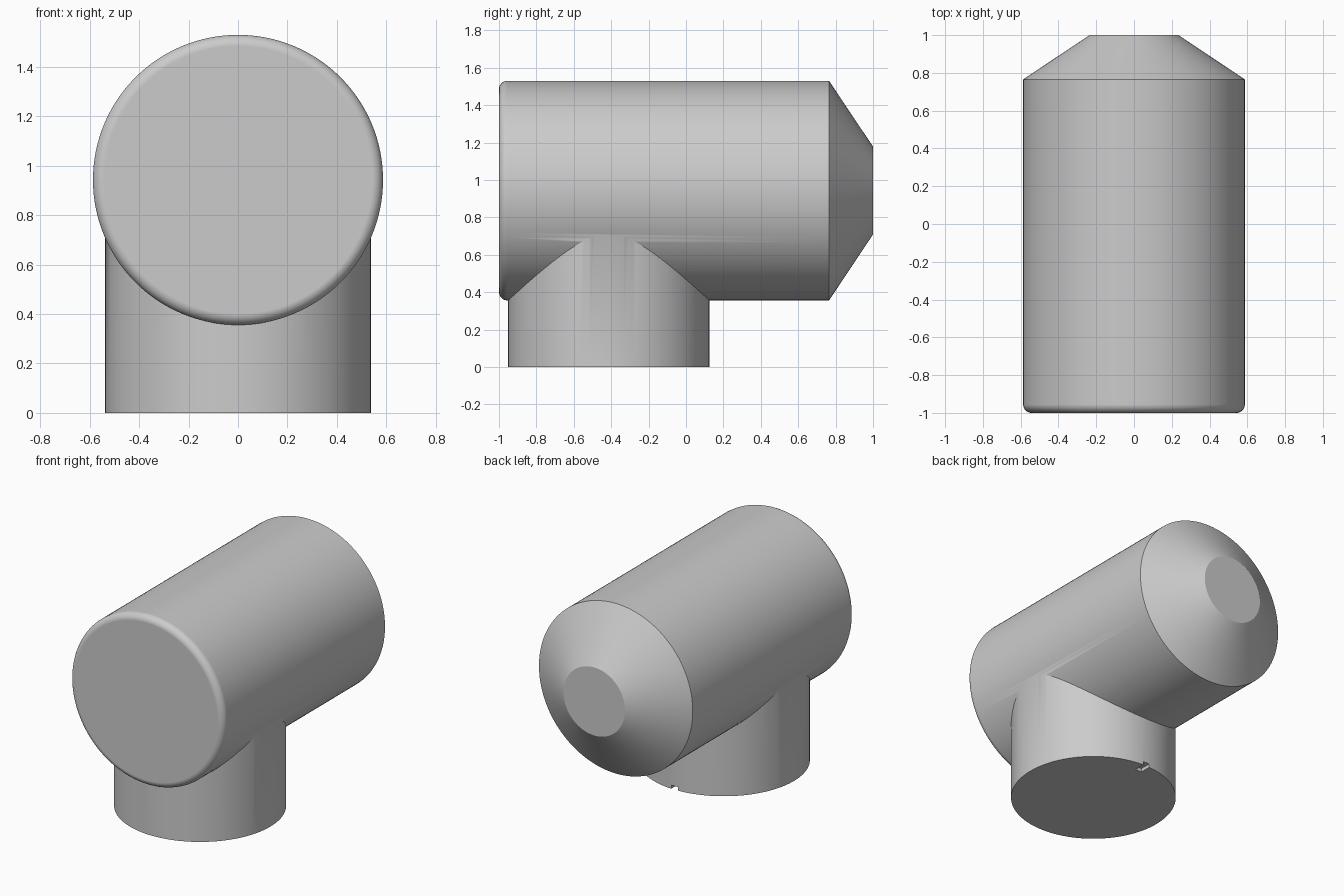
import bpy
import bmesh
import math
from mathutils import Matrix, Vector

if "Cube" in bpy.data.objects:
    bpy.data.objects.remove(bpy.data.objects["Cube"], do_unlink=True)

SEGMENTS = 128
BODY_R, BODY_Z = 0.587, 0.943
NECK_R, NECK_Y = 0.538, -0.413
FILLET = 0.045

grey = bpy.data.materials.new("plain_grey")
grey.use_nodes = True
grey.diffuse_color = (0.6, 0.6, 0.6, 1)
grey.node_tree.nodes["Principled BSDF"].inputs["Base Color"].default_value = (0.6, 0.6, 0.6, 1)


def finish(name, bm):
    """Turn a bmesh into a grey object."""
    bmesh.ops.recalc_face_normals(bm, faces=bm.faces)
    mesh = bpy.data.meshes.new(name)
    bm.to_mesh(mesh)
    bm.free()
    mesh.materials.append(grey)
    obj = bpy.data.objects.new(name, mesh)
    bpy.context.collection.objects.link(obj)
    return obj


def lathe(name, profile, matrix):
    """Revolve (radius, height) points about z, cap both ends, then place."""
    bm = bmesh.new()
    rings = []
    for r, h in profile:
        rings.append([bm.verts.new((r * math.cos(a), r * math.sin(a), h))
                      for a in (math.tau * i / SEGMENTS for i in range(SEGMENTS))])
    for low, high in zip(rings, rings[1:]):
        for i in range(SEGMENTS):
            j = (i + 1) % SEGMENTS
            bm.faces.new((low[i], low[j], high[j], high[i]))
    bm.faces.new(rings[0])
    bm.faces.new(rings[-1])
    bm.transform(matrix)
    return finish(name, bm)


def combine(target, other, operation):
    """Apply a boolean and remove the second object."""
    mod = target.modifiers.new(operation.lower(), 'BOOLEAN')
    mod.operation = operation
    mod.solver = 'EXACT'
    mod.object = other
    bpy.ops.object.select_all(action='DESELECT')
    bpy.context.view_layer.objects.active = target
    target.select_set(True)
    bpy.ops.object.modifier_apply(modifier=mod.name)
    bpy.data.objects.remove(other, do_unlink=True)


# Horizontal body: rounded front rim, straight barrel, conical back
rim = []
for i in range(9):
    a = math.pi / 2 * i / 8
    rim.append((BODY_R - FILLET + FILLET * math.sin(a), -1 + FILLET - FILLET * math.cos(a)))
body_profile = rim + [(BODY_R, 0.765), (0.235, 1.0)]
body = lathe("housing", body_profile,
             Matrix.Translation((0, 0, BODY_Z)) @ Matrix.Rotation(-math.pi / 2, 4, 'X'))

# Vertical neck, ending inside the body
neck = lathe("neck", [(NECK_R, 0), (NECK_R, BODY_Z)], Matrix.Translation((0, NECK_Y, 0)))

# Small locating notch in the back of the neck's lower rim
bm = bmesh.new()
bmesh.ops.create_cube(bm, size=1.0)
bm.transform(Matrix.Translation((0, NECK_Y + NECK_R, 0)) @ Matrix.Diagonal(Vector((0.05, 0.16, 0.05, 1))))
notch = finish("notch_cutter", bm)
notch.hide_render = True
combine(neck, notch, 'DIFFERENCE')
combine(body, neck, 'UNION')

# Smooth round surfaces with crisp edges
bpy.ops.object.shade_smooth_by_angle(angle=math.radians(30))
weighted = body.modifiers.new("weighted_normals", 'WEIGHTED_NORMAL')
weighted.keep_sharp = True
